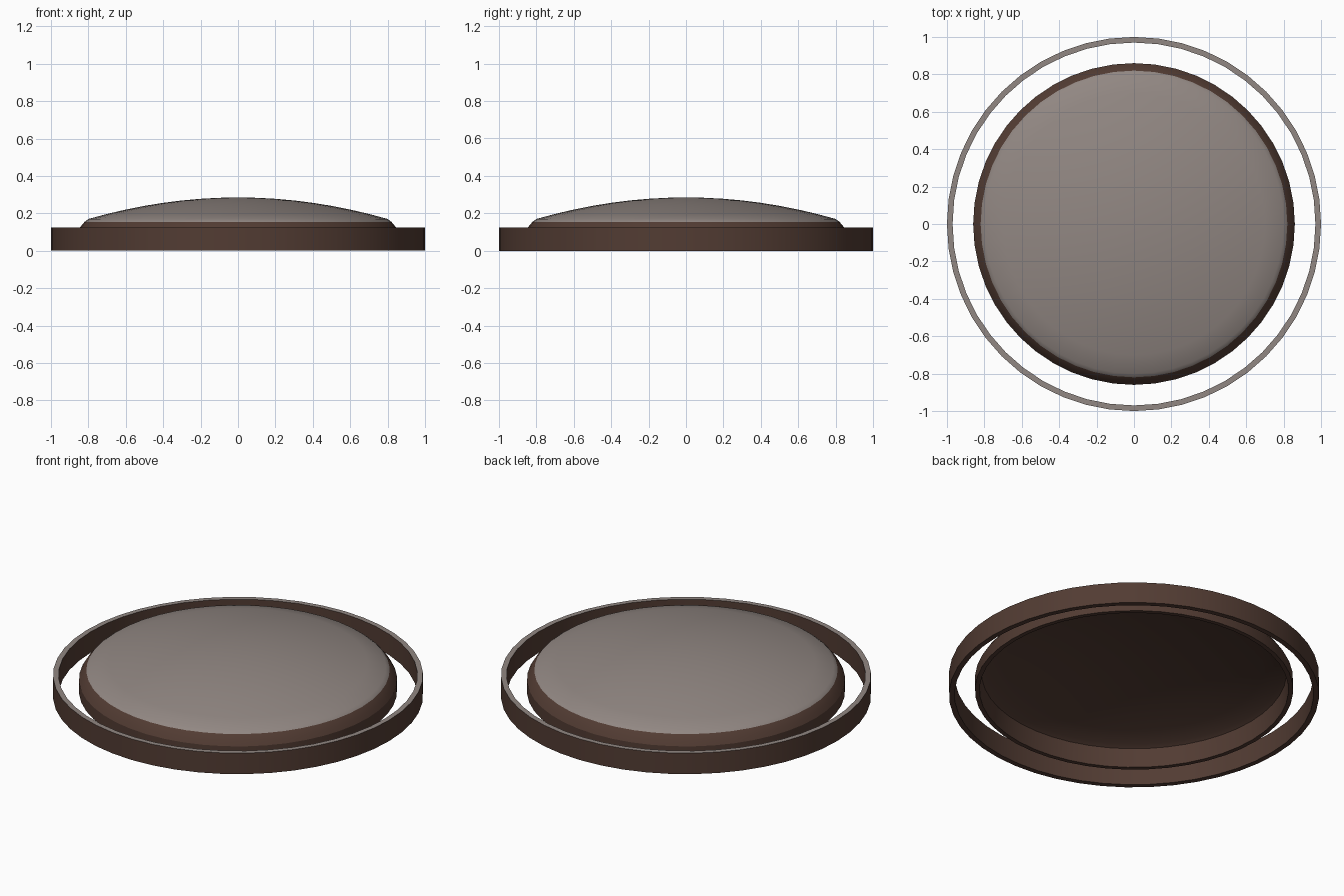
import bpy
import bmesh
import math
from mathutils import Matrix, Vector

cube = bpy.data.objects.get("Cube")
if cube:
    bpy.data.objects.remove(cube, do_unlink=True)


def make_material(name, rgb):
    mat = bpy.data.materials.new(name)
    mat.use_nodes = True
    colour = (*rgb, 1.0)
    mat.diffuse_color = colour
    mat.node_tree.nodes["Principled BSDF"].inputs["Base Color"].default_value = colour
    return mat


brown = make_material("dark_brown", (0.085, 0.045, 0.033))
grey = make_material("warm_grey", (0.285, 0.243, 0.225))


def lathe(name, profile, segments, is_grey, closed=False):
    """Spin an (radius, height) profile round z; is_grey picks the grey faces."""
    bm = bmesh.new()
    verts = [bm.verts.new((r, 0, z)) for r, z in profile]
    edges = [bm.edges.new(pair) for pair in zip(verts, verts[1:])]
    if closed:
        edges.append(bm.edges.new((verts[-1], verts[0])))
    bmesh.ops.spin(bm, geom=verts + edges, cent=(0, 0, 0), axis=(0, 0, 1),
                   angle=math.tau, steps=segments, use_duplicate=False)
    bmesh.ops.remove_doubles(bm, verts=bm.verts, dist=0.0005)
    bmesh.ops.recalc_face_normals(bm, faces=bm.faces)
    bm.normal_update()
    for face in bm.faces:
        face.material_index = int(is_grey(face))
    mesh = bpy.data.meshes.new(name)
    bm.to_mesh(mesh)
    bm.free()
    mesh.materials.append(brown)
    mesh.materials.append(grey)
    obj = bpy.data.objects.new(name, mesh)
    bpy.context.collection.objects.link(obj)
    bpy.ops.object.select_all(action="DESELECT")
    obj.select_set(True)
    bpy.context.view_layer.objects.active = obj
    bpy.ops.object.shade_smooth_by_angle(angle=math.radians(25))
    return obj


def dome(radius, top):
    return radius, top - 0.18 * radius ** 2


# Outer ring: brown walls with a grey top edge
lathe("outer_ring", [(0.97, 0), (1.0, 0), (1.0, 0.125), (0.97, 0.125)], 48,
      lambda f: f.normal.z > 0.9, closed=True)

# Domed lid: hollow shell with a bevelled brown rim and a grey top
steps = [0.8 * i / 8 for i in range(9)]
outside = [dome(r, 0.285) for r in steps]
rim = [(0.82, 0.155), (0.845, 0.125), (0.86, 0.1), (0.86, 0.03), (0.835, 0.03), (0.825, 0.14)]
inside = [dome(r, 0.27) for r in reversed(steps)]
lathe("domed_lid", outside + rim + inside, 48,
      lambda f: f.normal.z > 0.5 and f.calc_center_median().xy.length < 0.815)
